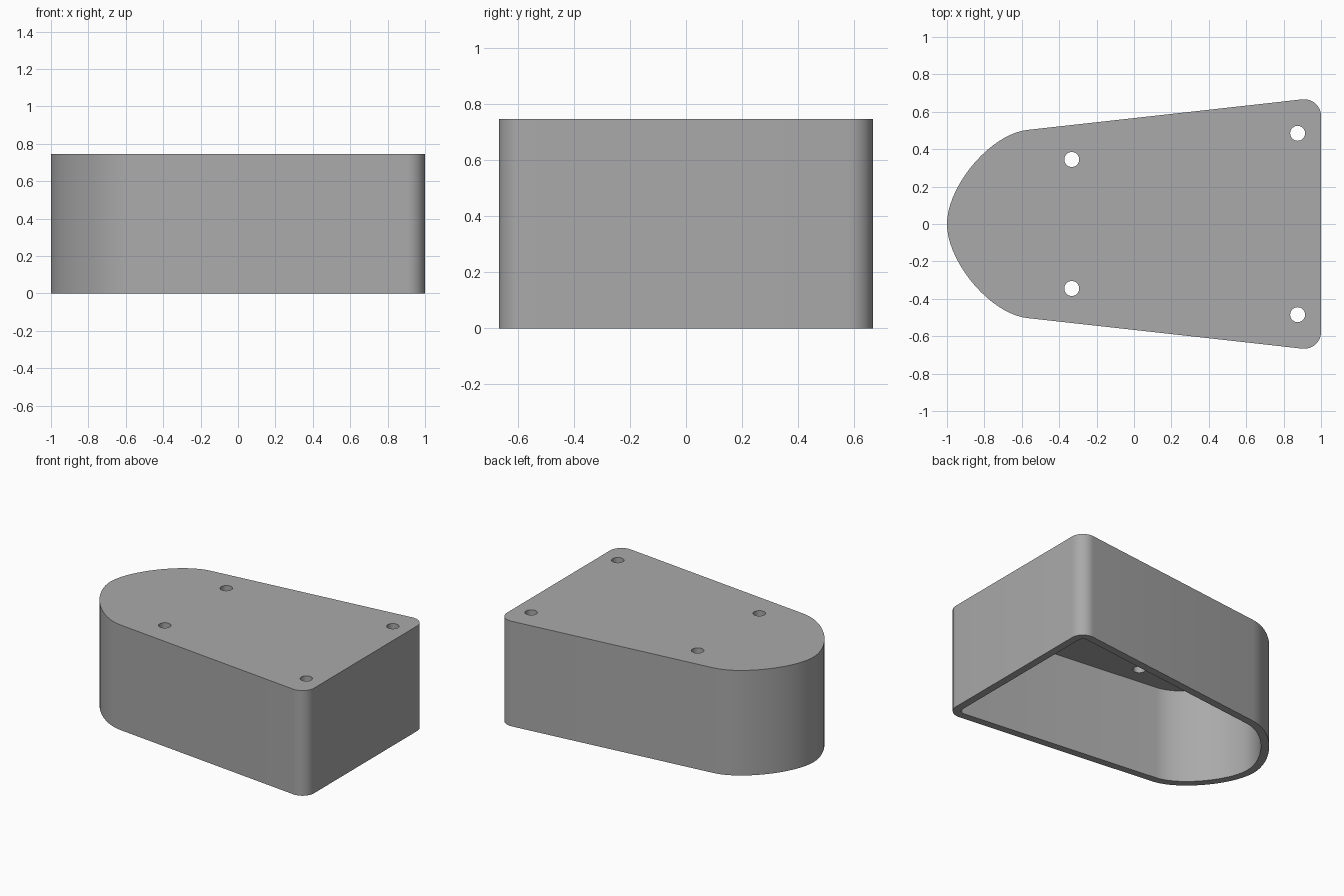
import bpy
import bmesh
import math
from mathutils import Vector
from mathutils.geometry import interpolate_bezier

HEIGHT = 0.745
WALL = 0.053
ROOF = 0.08
HOLE_RADIUS = 0.04

cube = bpy.data.objects.get("Cube")
if cube:
    bpy.data.objects.remove(cube, do_unlink=True)

grey = bpy.data.materials.new("plain grey")
grey.use_nodes = True
colour = (0.4, 0.4, 0.4, 1)
grey.diffuse_color = colour
grey.node_tree.nodes["Principled BSDF"].inputs["Base Color"].default_value = colour


def outline():
    """Rounded corner, tapering side and curved nose, mirrored across the long axis."""
    half = []
    centre, radius = Vector((0.91, 0.577)), 0.09
    for i in range(13):
        a = math.radians(96.4) * i / 12
        half.append(centre + radius * Vector((math.cos(a), math.sin(a))))
    half += [p.xy for p in interpolate_bezier(
        Vector((-0.57, 0.503, 0)), Vector((-0.77, 0.481, 0)),
        Vector((-1, 0.2, 0)), Vector((-1, 0, 0)), 20)]
    return half + [Vector((p.x, -p.y)) for p in reversed(half[:-1])]


def offset_inward(points, distance):
    """Move each point of a counter-clockwise loop in by the wall thickness."""
    result = []
    for i, p in enumerate(points):
        before = (p - points[i - 1]).normalized()
        after = (points[(i + 1) % len(points)] - p).normalized()
        n1, n2 = Vector((-before.y, before.x)), Vector((-after.y, after.x))
        result.append(p + (n1 + n2) * distance / (1 + n1.dot(n2)))
    return result


def prism(name, points, bottom, top):
    bm = bmesh.new()
    base = bm.faces.new([bm.verts.new((p.x, p.y, bottom)) for p in points])
    extruded = bmesh.ops.extrude_face_region(bm, geom=[base], use_keep_orig=True)
    for v in extruded["geom"]:
        if isinstance(v, bmesh.types.BMVert):
            v.co.z = top
    bmesh.ops.recalc_face_normals(bm, faces=bm.faces)
    mesh = bpy.data.meshes.new(name)
    bm.to_mesh(mesh)
    bm.free()
    mesh.materials.append(grey)
    obj = bpy.data.objects.new(name, mesh)
    bpy.context.collection.objects.link(obj)
    return obj


def cut(target, cutter):
    mod = target.modifiers.new(cutter.name, "BOOLEAN")
    mod.operation = "DIFFERENCE"
    mod.solver = "EXACT"
    mod.object = cutter
    cutter.hide_render = True
    bpy.context.view_layer.objects.active = target
    bpy.ops.object.modifier_apply(modifier=mod.name)
    bpy.data.objects.remove(cutter, do_unlink=True)


# Hollow housing, open underneath
profile = outline()
housing = prism("housing", profile, 0, HEIGHT)
cut(housing, prism("cavity_cutter", offset_inward(profile, WALL), -0.1, HEIGHT - ROOF))

# Four screw holes through the roof
for x, y in ((-0.333, 0.345), (0.875, 0.485)):
    for side in (-1, 1):
        circle = [Vector((x + HOLE_RADIUS * math.cos(a), side * y + HOLE_RADIUS * math.sin(a)))
                  for a in (math.tau * i / 32 for i in range(32))]
        cut(housing, prism("hole_cutter", circle, HEIGHT - ROOF - 0.1, HEIGHT + 0.1))

# Smooth curved walls with crisp rims
bpy.ops.object.select_all(action="DESELECT")
housing.select_set(True)
bpy.context.view_layer.objects.active = housing
bpy.ops.object.shade_smooth_by_angle(angle=math.radians(30))
